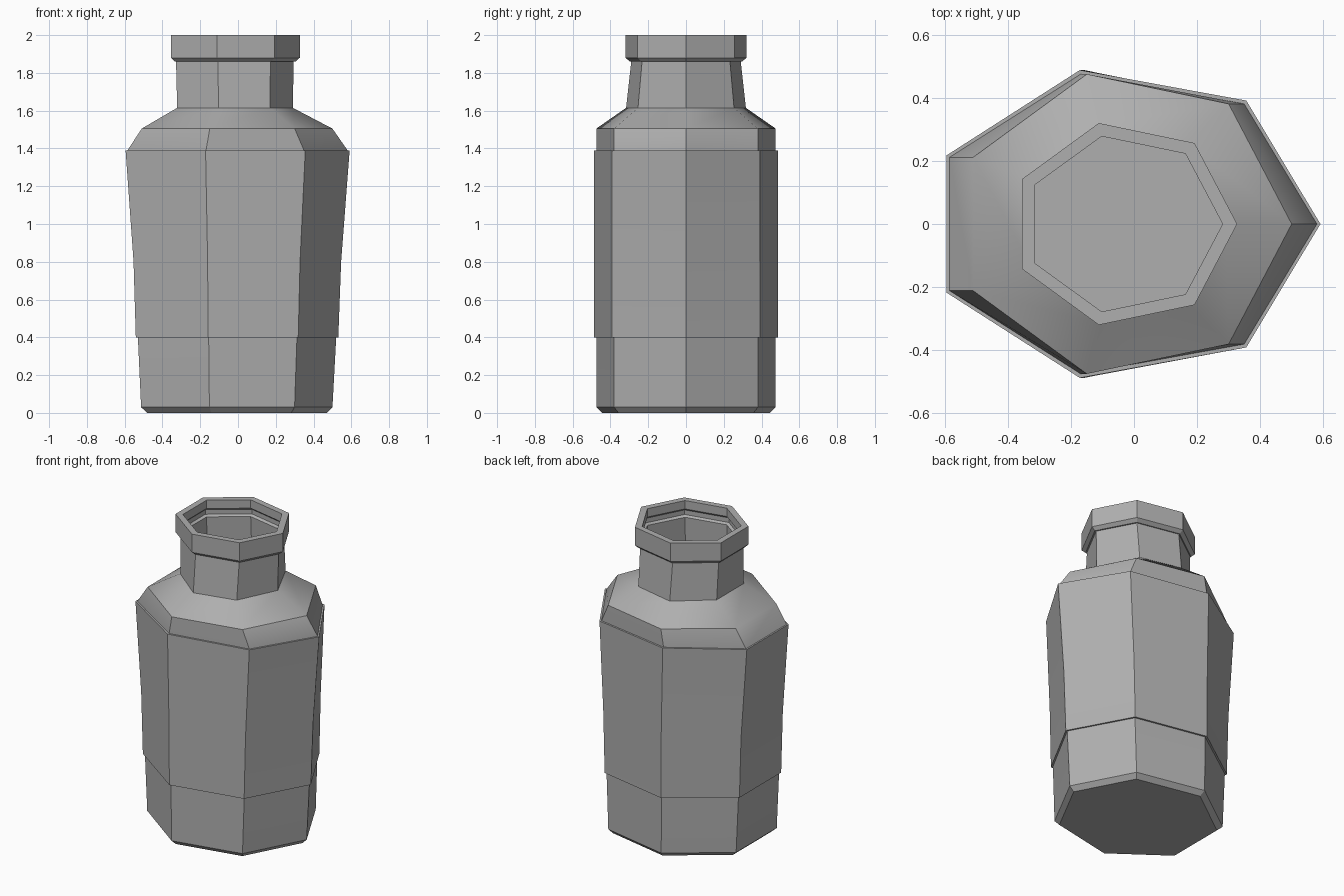
import bpy, bmesh, math

if "Cube" in bpy.data.objects:
    bpy.data.objects.remove(bpy.data.objects["Cube"])

SIDES = 7

# Dark grey finish shared by both parts
grey = bpy.data.materials.new("dark_grey")
grey.diffuse_color = (0.43, 0.43, 0.43, 1)
grey.use_nodes = True
grey.node_tree.nodes["Principled BSDF"].inputs["Base Color"].default_value = grey.diffuse_color


def ring(bm, z, x_min, x_max, y_half):
    """Stretched heptagon with one corner on +x, fitted to the given extents."""
    low = math.cos(3 * 2 * math.pi / SIDES)
    top = math.sin(2 * 2 * math.pi / SIDES)
    a = (x_max - x_min) / (1 - low)
    b = x_max - a
    verts = []
    for i in range(SIDES):
        t = 2 * math.pi * i / SIDES
        verts.append(bm.verts.new((a * math.cos(t) + b, y_half * math.sin(t) / top, z)))
    return verts


def loft(name, sections, closed=False):
    """Bridge a run of rings; closed joins last to first, otherwise ends are capped."""
    bm = bmesh.new()
    rings = [ring(bm, *s) for s in sections]
    n = len(rings)
    for k in range(n if closed else n - 1):
        lo, hi = rings[k], rings[(k + 1) % n]
        for i in range(SIDES):
            j = (i + 1) % SIDES
            bm.faces.new((lo[i], lo[j], hi[j], hi[i]))
    if not closed:
        bm.faces.new(rings[0][::-1])
        bm.faces.new(rings[-1])
    bmesh.ops.recalc_face_normals(bm, faces=bm.faces)
    # Smooth shading across shallow edges, crisp on the rest
    for f in bm.faces:
        f.smooth = True
    for e in bm.edges:
        e.smooth = e.calc_face_angle() < math.radians(30)
    me = bpy.data.meshes.new(name)
    bm.to_mesh(me)
    bm.free()
    me.materials.append(grey)
    ob = bpy.data.objects.new(name, me)
    bpy.context.collection.objects.link(ob)
    return ob


# Bottle: outside from base to rim, then back down the inside to the floor
loft("bottle", [
    (0.00, -0.48, 0.47, 0.445),
    (0.03, -0.513, 0.50, 0.475),
    (0.40, -0.53, 0.52, 0.475),
    (0.80, -0.542, 0.535, 0.475),
    (1.39, -0.585, 0.58, 0.475),
    (1.505, -0.51, 0.50, 0.475),    # shoulder start
    (1.615, -0.322, 0.29, 0.317),   # neck base
    (1.86, -0.328, 0.295, 0.29),    # neck top
    (1.86, -0.335, 0.305, 0.297),
    (1.88, -0.355, 0.327, 0.32),    # collar
    (2.00, -0.355, 0.327, 0.32),
    (2.00, -0.315, 0.281, 0.278),   # mouth
    (1.945, -0.315, 0.281, 0.278),
    (1.93, -0.33, 0.30, 0.295),     # groove inside the mouth
    (1.90, -0.33, 0.30, 0.295),
    (1.89, -0.315, 0.281, 0.278),
    (1.60, -0.315, 0.285, 0.29),
    (1.48, -0.48, 0.47, 0.445),
    (0.04, -0.48, 0.47, 0.445),
])

# Label sleeve wrapped round the body
loft("label_sleeve", [
    (0.40, -0.541, 0.531, 0.488),
    (0.80, -0.553, 0.546, 0.488),
    (1.39, -0.595, 0.591, 0.488),
    (1.39, -0.58, 0.575, 0.47),
    (0.80, -0.538, 0.53, 0.47),
    (0.40, -0.526, 0.516, 0.47),
], closed=True)
